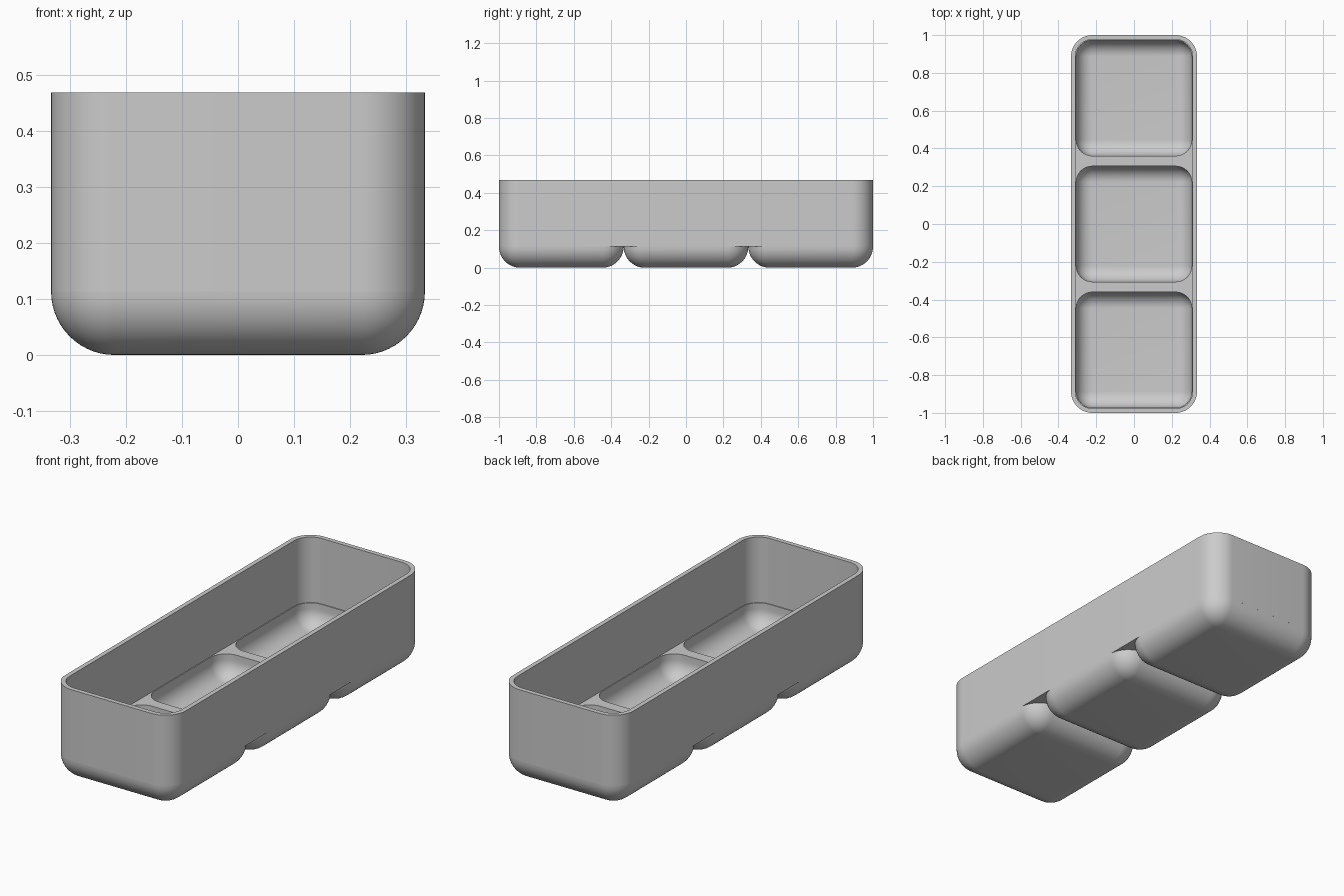
import bpy, bmesh, math

cube = bpy.data.objects.get("Cube")
if cube:
    bpy.data.objects.remove(cube, do_unlink=True)

SEG = 14                       # segments per rounded corner
HALF_W, HALF_L, TOP = 0.3333, 1.0, 0.468
R = 0.113                      # outer corner and bottom radius
WALL = 0.023                   # upper wall thickness
CUP_IN = 0.306                 # half width of each hollow
R_IN = R - (HALF_W - CUP_IN)   # hollow radius
LEDGE = 0.141                  # height of the dividers
CENTRES = [-2 * HALF_W, 0, 2 * HALF_W]

grey = bpy.data.materials.new("plain grey")
grey.use_nodes = True
colour = (0.6, 0.6, 0.6, 1)
grey.diffuse_color = colour
grey.node_tree.nodes["Principled BSDF"].inputs["Base Color"].default_value = colour


def ring(bm, hx, hy, r, z, cy=0):
    """Counter-clockwise rounded rectangle of vertices."""
    verts = []
    for k, (sx, sy) in enumerate([(1, 1), (-1, 1), (-1, -1), (1, -1)]):
        for i in range(SEG + 1):
            a = math.pi / 2 * (k + i / SEG)
            verts.append(bm.verts.new((sx * (hx - r) + r * math.cos(a),
                                       cy + sy * (hy - r) + r * math.sin(a), z)))
    return verts


def loft(bm, rings):
    for a, b in zip(rings, rings[1:]):
        for i in range(len(a)):
            j = (i + 1) % len(a)
            bm.faces.new((a[i], a[j], b[j], b[i]))


def finish(bm, name):
    bmesh.ops.remove_doubles(bm, verts=bm.verts, dist=0.00005)
    mesh = bpy.data.meshes.new(name)
    bm.to_mesh(mesh)
    bm.free()
    obj = bpy.data.objects.new(name, mesh)
    bpy.context.collection.objects.link(obj)
    mesh.materials.append(grey)
    bpy.ops.object.select_all(action="DESELECT")
    obj.select_set(True)
    bpy.context.view_layer.objects.active = obj
    bpy.ops.object.shade_smooth_by_angle(angle=math.radians(30))


def bowl_rings(bm, half, r, floor, cy):
    """Rings of a ball-cornered bowl, from the floor up."""
    rings = []
    for i in range(SEG + 1):
        a = math.pi / 2 * i / SEG
        inset = r * (1 - math.sin(a))
        rings.append(ring(bm, half - inset, half - inset, r - inset,
                          floor + r * (1 - math.cos(a)), cy))
    return rings


# Upper wall: outside, rim and inside in one loft
bm = bmesh.new()
inner = (HALF_W - WALL, HALF_L - WALL, R - WALL)
loft(bm, [ring(bm, HALF_W, HALF_L, R, R), ring(bm, HALF_W, HALF_L, R, TOP),
          ring(bm, *inner, TOP), ring(bm, *inner, LEDGE)])
finish(bm, "tray_wall")

# Rounded feet and hollows of the three compartments
for name, cy in zip(("front", "middle", "back"), CENTRES):
    bm = bmesh.new()
    rings = bowl_rings(bm, HALF_W, R, 0, cy)
    loft(bm, rings)
    bm.faces.new(rings[0][::-1])
    finish(bm, name + "_foot")

    bm = bmesh.new()
    rings = bowl_rings(bm, CUP_IN, R_IN, HALF_W - CUP_IN, cy)
    rings.append(ring(bm, CUP_IN, CUP_IN, R_IN, LEDGE, cy))
    loft(bm, rings[::-1])
    bm.faces.new(rings[0])
    finish(bm, name + "_hollow")

# Divider ledge: flat plate with three rounded openings
bm = bmesh.new()
loops = [ring(bm, *inner, LEDGE)]
loops += [ring(bm, CUP_IN, CUP_IN, R_IN, LEDGE, cy) for cy in CENTRES]
edges = [bm.edges.new((l[i - 1], l[i])) for l in loops for i in range(len(l))]
bmesh.ops.triangle_fill(bm, edges=edges, use_beauty=True, normal=(0, 0, 1))
for f in bm.faces:
    f.normal_update()
    if f.normal.z < 0:
        f.normal_flip()
finish(bm, "divider_ledge")

# Flat notch ceilings between neighbouring feet
bm = bmesh.new()
for sx in (-1, 1):
    for joint in (-HALF_W, HALF_W):
        pairs = []
        for i in range(SEG + 1):
            a = math.pi / 2 * i / SEG
            x = sx * (HALF_W - R + R * math.cos(a))
            gap = R * (1 - math.sin(a))
            pairs.append([bm.verts.new((x, joint + s * gap, R)) for s in (-1, 1)])
        for p, q in zip(pairs, pairs[1:]):
            f = bm.faces.new((p[0], p[1], q[1], q[0]))
            f.normal_update()
            if f.normal.z > 0:
                f.normal_flip()
finish(bm, "notch_ceilings")
